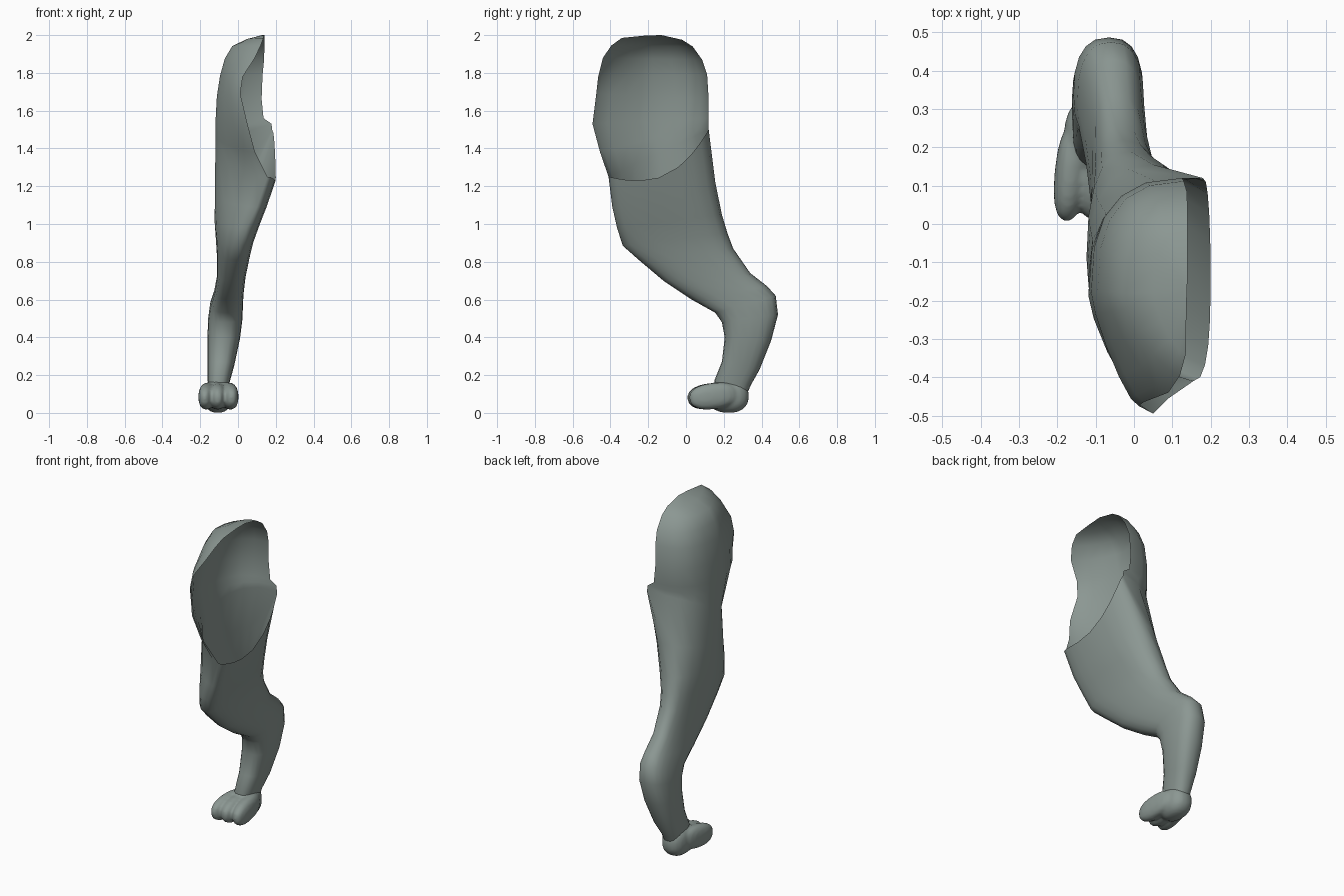
import bpy, bmesh, math
from mathutils import Matrix, Vector

if "Cube" in bpy.data.objects:
    bpy.data.objects.remove(bpy.data.objects["Cube"])

N = 20            # points round a full cross-section

mat = bpy.data.materials.new("grey green hide")
mat.diffuse_color = (0.26, 0.31, 0.29, 1)
mat.use_nodes = True
mat.node_tree.nodes["Principled BSDF"].inputs["Base Color"].default_value = mat.diffuse_color

def spow(v, p):
    return math.copysign(abs(v) ** p, v)

def section(i, front, back, xo, xi, sag=0.0, taper=0.85):
    """Point i of a tilted section: 0 = front, N/4 = outer, N/2 = back, 3N/4 = inner.
    taper narrows the outer front quarter."""
    c, s = math.cos(2 * math.pi * i / N), math.sin(2 * math.pi * i / N)
    p = taper if (c > 0 and s > 0) else 0.8
    k, s = spow(c, p), spow(s, p)
    f = (1 + k) / 2
    mid = [front[a] * f + back[a] * (1 - f) for a in range(3)]
    x = mid[0] + ((xo if s > 0 else xi) - mid[0]) * abs(s)
    drop = sag * (1 - k * k) * (1 - .3 * k) if s < 0 else 0
    return (x, mid[1], mid[2] - drop)

# Closed leg sections: front x,y,z | back x,y,z | outer x | inner x
leg_rows = [
    (-.105, .17, .08, -.105, .30, .05, -.15, -.06),
    (-.105, .15, .17, -.105, .345, .15, -.16, -.045),
    (-.09, .19, .27, -.09, .39, .23, -.162, -.02),
    (-.075, .205, .40, -.075, .45, .38, -.162, .01),
    (-.065, .19, .48, -.065, .487, .52, -.158, .024),
    (-.06, .155, .53, -.06, .475, .62, -.148, .026),
    (-.05, .03, .60, -.055, .43, .67, -.128, .03),
    (-.03, -.12, .70, -.05, .34, .74, -.112, .04),
    (-.01, -.25, .81, -.04, .25, .87, -.112, .065),
    (.01, -.335, .885, -.03, .22, .95, -.117, .085),
    (.045, -.365, .98, -.01, .19, 1.05, -.124, .12),
    (.10, -.39, 1.09, .05, .155, 1.22, -.122, .155),
    (.155, -.41, 1.25, .18, .12, 1.50, -.12, .20),
]
# Open thigh sections (outer half only), ending at the hip rim: front | back | outer x
thigh_rows = [
    (.09, -.455, 1.38, .178, .12, 1.53, -.118),
    (.05, -.495, 1.53, .135, .12, 1.56, -.119),
    (.012, -.475, 1.69, .125, .12, 1.66, -.112),
    (.025, -.465, 1.78, .13, .112, 1.79, -.095),
    (.09, -.44, 1.88, .138, .085, 1.87, -.07),
    (.12, -.395, 1.945, .14, .035, 1.94, -.03),
    (.135, -.34, 1.985, .14, -.02, 1.975, .05),
    (.137, -.21, 1.998, .14, -.13, 2.0, .125),
]

def finish(bm, name):
    bmesh.ops.recalc_face_normals(bm, faces=bm.faces)
    for f in bm.faces:
        f.smooth = True
    me = bpy.data.meshes.new(name)
    bm.to_mesh(me)
    bm.free()
    me.materials.append(mat)
    ob = bpy.data.objects.new(name, me)
    bpy.context.collection.objects.link(ob)
    return ob

# Hind leg shell with open hip socket on the inner side
bm = bmesh.new()
rows = []
last = len(leg_rows) - 1
for n, r in enumerate(leg_rows):
    sag = {last: .13, last - 1: .05}.get(n, 0)
    taper = .85 + .5 * max(0, n - 7) / (last - 7)
    rows.append([bm.verts.new(section(i, r[:3], r[3:6], r[6], r[7], sag, taper)) for i in range(N)])
for a, b in zip(rows, rows[1:]):
    for i in range(N):
        j = (i + 1) % N
        bm.faces.new((a[i], a[j], b[j], b[i]))
prev = rows[-1][:N // 2 + 1]
for r in thigh_rows:
    cur = [bm.verts.new(section(i, r[:3], r[3:6], r[6], 0, 0, 1.4)) for i in range(N // 2 + 1)]
    for i in range(N // 2):
        bm.faces.new((prev[i], prev[i + 1], cur[i + 1], cur[i]))
    prev = cur
bm.faces.new(prev)
finish(bm, "hind_leg")

# Paw: rounded pad and three blunt toes fused into one smooth skin
bm = bmesh.new()

def blob(loc, size, tilt=0.0, turn=0.0, p=1.0):
    made = bmesh.ops.create_uvsphere(bm, u_segments=20, v_segments=14, radius=1)["verts"]
    m = (Matrix.Translation(loc) @ Matrix.Rotation(turn, 4, 'Z')
         @ Matrix.Rotation(tilt, 4, 'X') @ Matrix.Diagonal((*size, 1)))
    for v in made:
        v.co = m @ Vector([spow(c, p) for c in v.co])

blob((-.107, .225, .090), (.076, .108, .090), 0, 0, .85)
for x, y, r, turn in ((-.165, .135, .042, -.10), (-.107, .140, .045, 0), (-.044, .145, .044, .10)):
    blob((x, y, .089), (r, .130, .069), .12, turn, .85)
paw = finish(bm, "paw")
fuse = paw.modifiers.new("fuse", 'REMESH')
fuse.mode = 'VOXEL'
fuse.voxel_size = .009
fuse.use_smooth_shade = True
soften = paw.modifiers.new("soften", 'SMOOTH')
soften.iterations = 4
